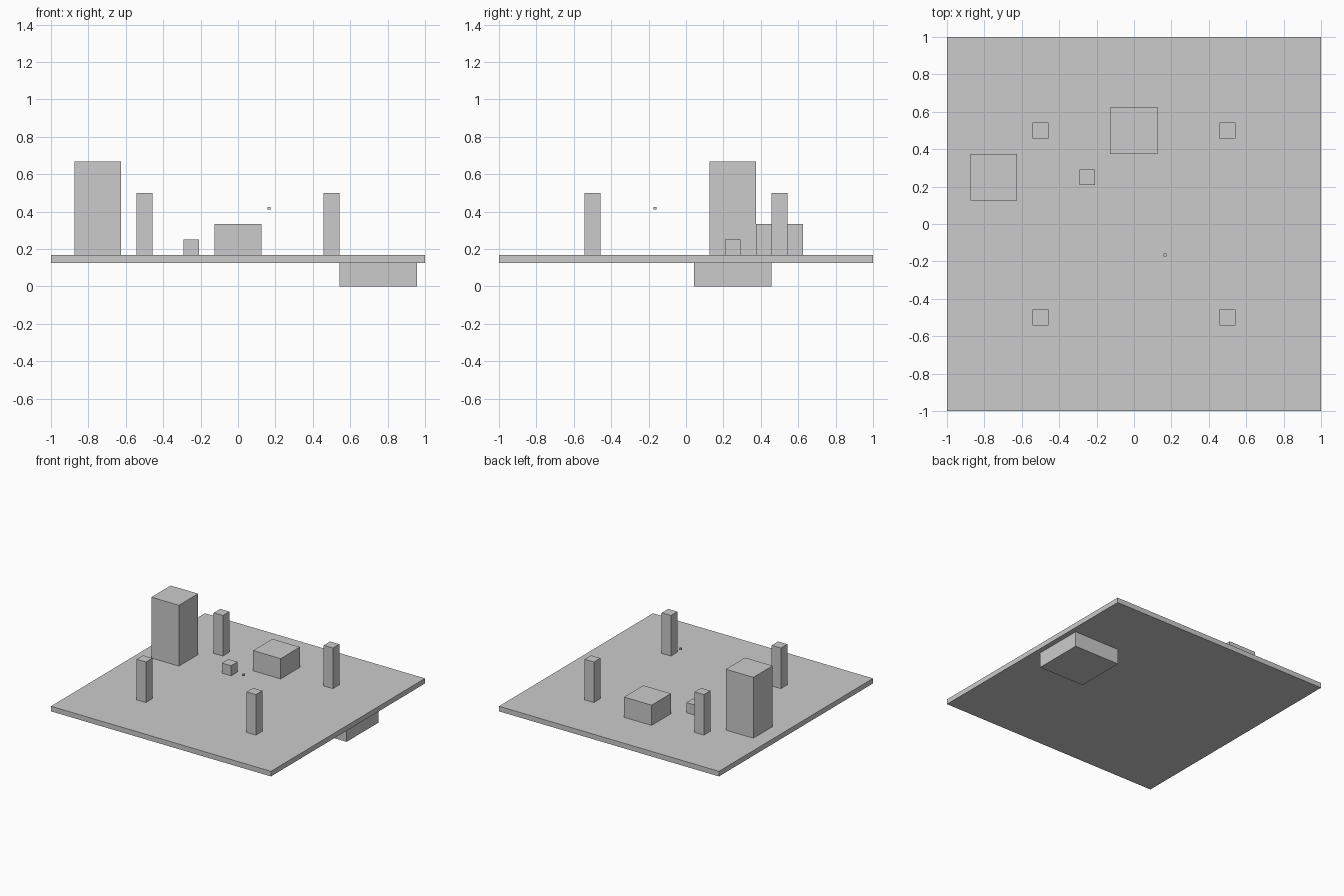
import bpy

if "Cube" in bpy.data.objects:
    bpy.data.objects.remove(bpy.data.objects["Cube"])

U = 1 / 24  # grid module: the slab is 48 modules wide


def box(name, x, y, z0, z1, width):
    """Square-plan box centred at x, y and spanning z0..z1 (in modules)."""
    bpy.ops.mesh.primitive_cube_add(size=1, location=(x * U, y * U, (z0 + z1) / 2 * U))
    ob = bpy.context.object
    ob.name = name
    ob.scale = (width * U, width * U, (z1 - z0) * U)
    bpy.ops.object.transform_apply(location=False, rotation=False, scale=True)
    return ob


# Ground slab and the block hanging under it
box("floor_slab", 0, 0, 3, 4, 48)
box("underfloor_block", 18, 6, 0, 3, 10)

# Four square pillars
for side, sx in (("left", -1), ("right", 1)):
    for end, sy in (("front", -1), ("back", 1)):
        box(f"pillar_{end}_{side}", 12 * sx, 12 * sy, 4, 12, 2)

# Free-standing blocks
box("tall_block", -18, 6, 4, 16, 6)
box("low_block", 0, 12, 4, 8, 6)
box("small_cube", -6, 6, 4, 6, 2)

# Tiny floating marker
box("floating_marker", 3.95, -3.95, 9.85, 10.2, 0.38)
